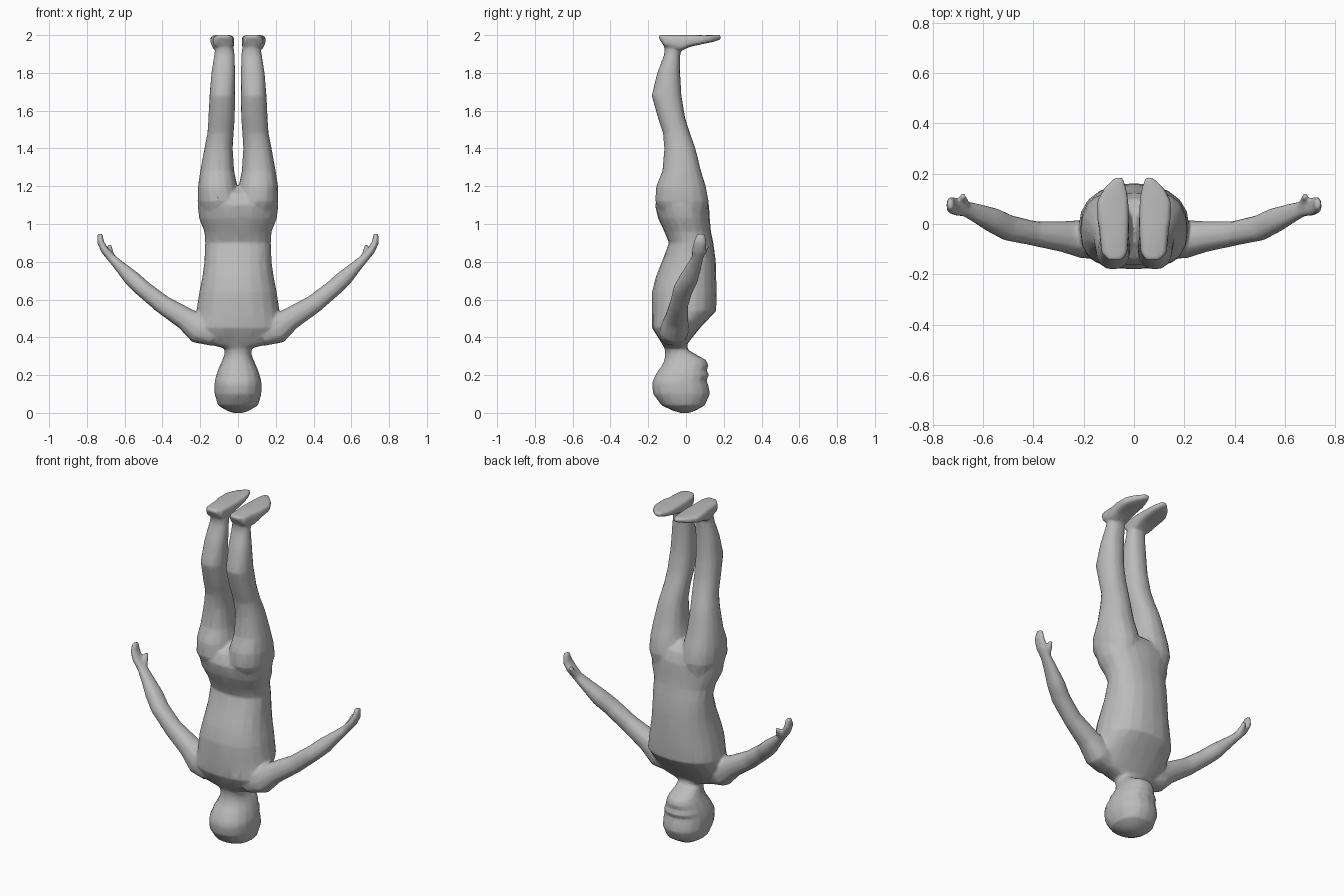
import bpy, bmesh, math
from mathutils import Vector

if "Cube" in bpy.data.objects:
    bpy.data.objects.remove(bpy.data.objects["Cube"])

skin = bpy.data.materials.new("plain grey")
skin.diffuse_color = (0.5, 0.5, 0.5, 1)
skin.use_nodes = True
skin.node_tree.nodes["Principled BSDF"].inputs["Base Color"].default_value = skin.diffuse_color
parts = []


def loft(name, rings, sides=16, power=0.88, mirror=False):
    """Skin a row of rounded rings, each given as centre, half-axis u, half-axis v."""
    bm = bmesh.new()
    rows = []
    for c, u, v in rings:
        row = []
        for i in range(sides):
            a = 2 * math.pi * i / sides
            cu, sv = math.cos(a), math.sin(a)
            cu = math.copysign(abs(cu) ** power, cu)
            sv = math.copysign(abs(sv) ** power, sv)
            row.append(bm.verts.new(c + u * cu + v * sv))
        rows.append(row)
    for a, b in zip(rows, rows[1:]):
        for i in range(sides):
            j = (i + 1) % sides
            bm.faces.new((a[i], a[j], b[j], b[i]))
    bm.faces.new(rows[0][::-1])
    bm.faces.new(rows[-1])
    if mirror:
        copy = bmesh.ops.duplicate(bm, geom=bm.verts[:] + bm.edges[:] + bm.faces[:])
        for v in copy["geom"]:
            if isinstance(v, bmesh.types.BMVert):
                v.co.x = -v.co.x
    bmesh.ops.recalc_face_normals(bm, faces=bm.faces)
    me = bpy.data.meshes.new(name)
    bm.to_mesh(me)
    bm.free()
    me.materials.append(skin)
    ob = bpy.data.objects.new(name, me)
    bpy.context.collection.objects.link(ob)
    parts.append(ob)


def level(z, x0, x1, y0, y1):
    """Horizontal ring filling a rectangle."""
    return (Vector(((x0 + x1) / 2, (y0 + y1) / 2, z)),
            Vector(((x1 - x0) / 2, 0, 0)), Vector((0, (y1 - y0) / 2, 0)))


def upright(y, x0, x1, z0, z1):
    """Ring across the y axis."""
    return (Vector(((x0 + x1) / 2, y, (z0 + z1) / 2)),
            Vector(((x1 - x0) / 2, 0, 0)), Vector((0, 0, (z1 - z0) / 2)))


def limb(points):
    """Rings square to a path of (x, y, z, in-plane radius, depth radius)."""
    ps = [Vector(p[:3]) for p in points]
    rings = []
    for i, p in enumerate(points):
        t = (ps[min(i + 1, len(ps) - 1)] - ps[max(i - 1, 0)]).normalized()
        u = Vector((0, 1, 0)).cross(t).normalized()
        rings.append((ps[i], u * p[3], t.cross(u) * p[4]))
    return rings


# Head and neck, crown downwards, face towards +y
loft("head", [level(z, -w, w, a, b) for z, w, a, b in [
    (0.0, .025, -.03, .02), (.012, .06, -.07, .05), (.04, .106, -.13, .1),
    (.10, .124, -.174, .127), (.15, .125, -.18, .118), (.175, .122, -.174, .108),
    (.20, .115, -.162, .124), (.225, .107, -.147, .110), (.25, .096, -.127, .119),
    (.28, .083, -.115, .107), (.305, .073, -.11, .06), (.335, .071, -.112, .01),
    (.37, .1, -.125, .005), (.42, .12, -.13, .02)]])

# Torso from shoulders to crotch
loft("torso", [level(z, -w, w, a, b) for z, w, a, b in [
    (.345, .085, -.115, 0), (.37, .18, -.13, .01), (.45, .222, -.18, .075),
    (.54, .22, -.18, .16), (.64, .205, -.18, .162), (.72, .189, -.16, .16),
    (.80, .178, -.128, .158), (.90, .174, -.09, .145), (.96, .178, -.115, .132),
    (1.03, .206, -.148, .126), (1.10, .214, -.164, .122),
    (1.16, .17, -.14, .10), (1.20, .08, -.07, .05)]], 20)

# Legs
loft("legs", [level(*r) for r in [
    (1.02, .02, .18, -.11, .1), (1.12, -.006, .214, -.163, .12),
    (1.20, .003, .212, -.158, .105), (1.28, .02, .20, -.125, .08),
    (1.40, .028, .178, -.115, .05), (1.48, .023, .162, -.122, .022),
    (1.56, .017, .157, -.148, -.004), (1.68, .015, .151, -.182, -.024),
    (1.80, .015, .141, -.152, -.031), (1.90, .018, .125, -.115, -.03),
    (1.94, .024, .12, -.115, -.02), (1.98, .026, .13, -.125, -.01)]],
    mirror=True)

# Feet, soles level at the top
loft("feet", [upright(*r) for r in [
    (-.145, .05, .10, 1.985, 2.002), (-.115, .026, .13, 1.94, 2.002),
    (-.03, .02, .138, 1.915, 2.002), (.02, .02, .146, 1.938, 2.002),
    (.09, .022, .147, 1.953, 1.999), (.14, .03, .12, 1.963, 2.0),
    (.184, .045, .075, 1.977, 2.001)]], 16, 0.55, mirror=True)

# Arms raised outwards, ending in the hands
loft("arms", limb([
    (.12, -.07, .40, .05, .07), (.20, -.06, .442, .08, .077),
    (.28, -.05, .50, .06, .062), (.40, -.037, .575, .05, .049),
    (.50, -.015, .655, .045, .052), (.56, .015, .71, .044, .05),
    (.63, .045, .78, .029, .038), (.67, .06, .82, .023, .031),
    (.705, .068, .86, .021, .036), (.728, .075, .905, .018, .034),
    (.73, .08, .948, .013, .021)]), 12, mirror=True)

# Thumbs
loft("thumbs", limb([
    (.665, .07, .825, .017, .017), (.677, .095, .855, .016, .016),
    (.68, .113, .888, .011, .012)]), 8, mirror=True)

# Fuse the parts into one skin, ease the joints, then thin the mesh
bpy.ops.object.select_all(action='DESELECT')
for ob in parts:
    ob.select_set(True)
body = parts[1]
bpy.context.view_layer.objects.active = body
bpy.ops.object.join()
body.name = "body"
fuse = body.modifiers.new("fuse", 'REMESH')
fuse.mode = 'VOXEL'
fuse.voxel_size = 0.007
fuse.use_smooth_shade = True
ease = body.modifiers.new("ease", 'SMOOTH')
ease.factor = 0.5
ease.iterations = 6
thin = body.modifiers.new("thin", 'DECIMATE')
thin.ratio = 0.08
for name in ("fuse", "ease", "thin"):
    bpy.ops.object.modifier_apply(modifier=name)
bpy.ops.object.shade_smooth_by_angle(angle=math.radians(60))
